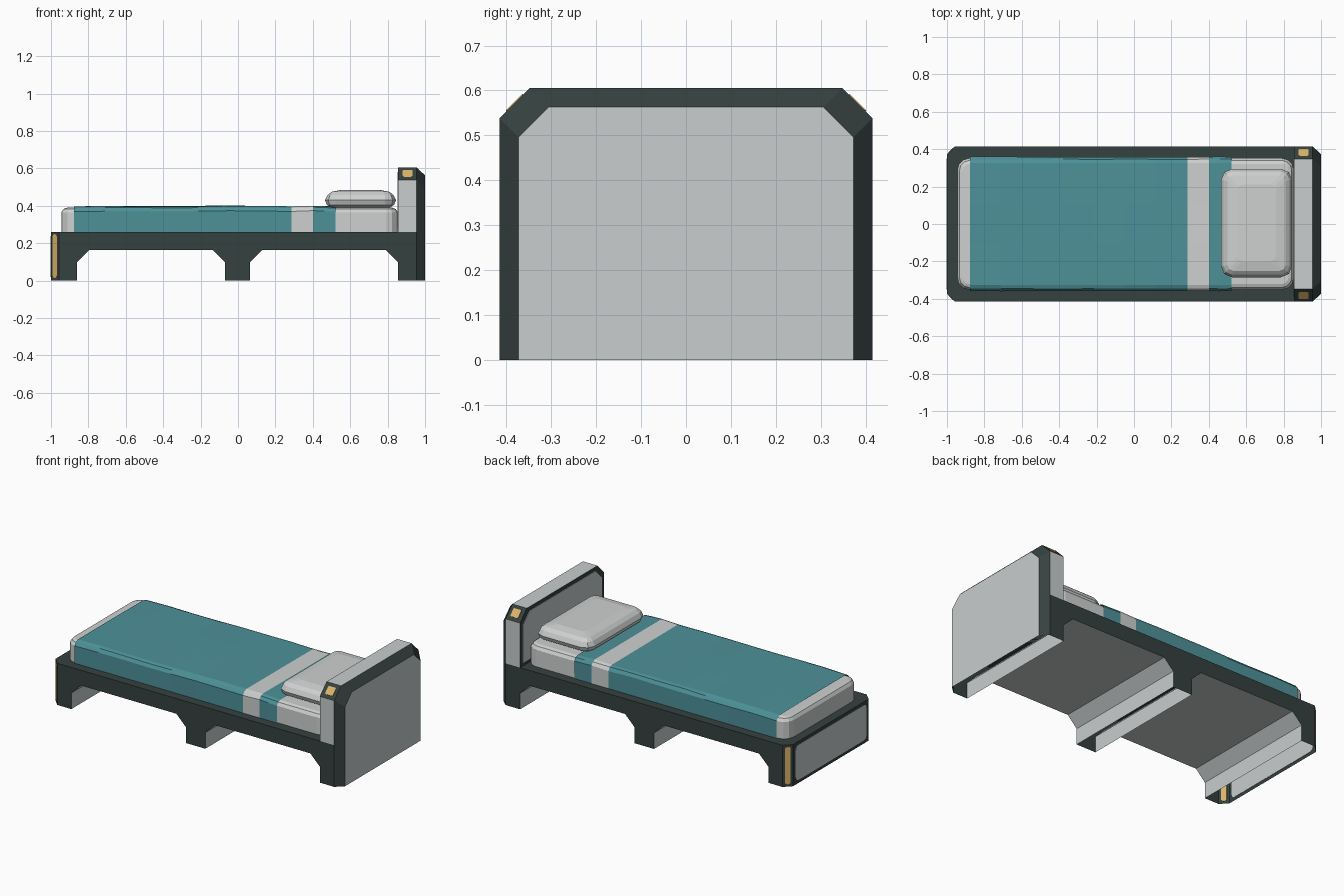
import bpy, bmesh, math, random
from mathutils import Vector

if "Cube" in bpy.data.objects:
    bpy.data.objects.remove(bpy.data.objects["Cube"])

random.seed(4)


def mat(name, c):
    m = bpy.data.materials.new(name)
    m.diffuse_color = (*c, 1)
    m.use_nodes = True
    m.node_tree.nodes["Principled BSDF"].inputs["Base Color"].default_value = m.diffuse_color
    return m


DARK = mat("dark_green_frame", (0.036, 0.053, 0.051))
LIGHT = mat("light_grey", (0.58, 0.61, 0.61))
LINEN = mat("white_linen", (0.62, 0.63, 0.63))
TEAL = mat("teal_blanket", (0.075, 0.285, 0.32))
GOLD = mat("warm_yellow", (0.70, 0.45, 0.14))


def finish(name, bm, mats, rule=None):
    bm.normal_update()
    if rule:
        for f in bm.faces:
            f.material_index = rule(f)
    me = bpy.data.meshes.new(name)
    bm.to_mesh(me)
    bm.free()
    for m in mats:
        me.materials.append(m)
    ob = bpy.data.objects.new(name, me)
    bpy.context.collection.objects.link(ob)
    return ob


def loft(rings):
    """Closed solid through equal-length rings."""
    bm = bmesh.new()
    vs = [[bm.verts.new(p) for p in r] for r in rings]
    n = len(vs[0])
    for a, b in zip(vs, vs[1:]):
        for i in range(n):
            j = (i + 1) % n
            bm.faces.new((a[i], a[j], b[j], b[i]))
    bm.faces.new(vs[0])
    bm.faces.new(vs[-1])
    bmesh.ops.recalc_face_normals(bm, faces=bm.faces)
    return bm


def rounded(hx, hy, r, n=2):
    pts = []
    for k, (sx, sy) in enumerate(((1, 1), (-1, 1), (-1, -1), (1, -1))):
        for i in range(n + 1):
            a = math.pi / 2 * (k + i / n)
            pts.append((sx * (hx - r) + r * math.cos(a), sy * (hy - r) + r * math.sin(a)))
    return pts


def cushion(name, cx, cy, hx, hy, r, levels, n, m):
    rings = [[(cx + x, cy + y, z) for x, y in rounded(hx - d, hy - d, max(r - d, 0.03), n)]
             for d, z in levels]
    return finish(name, loft(rings), [m])


def plate(name, outline, centre, u, v, m, t=0.004):
    u, v, c = Vector(u).normalized(), Vector(v).normalized(), Vector(centre)
    w = u.cross(v)
    finish(name, loft([[c + u * a + v * b + w * s for a, b in outline] for s in (-t / 2, t / 2)]), [m])


def drop(bm, test):
    bmesh.ops.delete(bm, geom=[f for f in bm.faces if test(f)], context='FACES')


# Base frame: leg profile extruded across the width, hollow legs, cut foot corners
W, TOP = 0.415, 0.26
prof = [(-1, TOP), (-1, 0), (-0.86, 0), (-0.86, 0.1), (-0.795, 0.165), (-0.135, 0.165),
        (-0.07, 0.1), (-0.07, 0), (0.065, 0), (0.065, 0.1), (0.13, 0.165), (0.79, 0.165),
        (0.855, 0.1), (0.855, 0), (0.955, 0), (0.955, TOP)]
bm = loft([[(x, y, z) for x, z in prof] for y in (-W, W)])
for s in (-1, 1):
    bmesh.ops.bisect_plane(bm, geom=bm.verts[:] + bm.edges[:] + bm.faces[:],
                           plane_co=(-1, s * 0.372, 0), plane_no=(-1, s, 0), clear_outer=True)
    bmesh.ops.holes_fill(bm, edges=[e for e in bm.edges if e.is_boundary], sides=0)
bmesh.ops.recalc_face_normals(bm, faces=bm.faces)
drop(bm, lambda f: f.calc_center_median().z < 0.001 or f.calc_center_median().x > 0.954)
finish("bed_frame", bm, [DARK, LIGHT],
       lambda f: 0 if abs(f.normal.y) > 0.3 or f.normal.z > 0.5
       or f.calc_center_median().x < -0.99 else 1)

# Foot panel
plate("foot_panel", rounded(0.35, 0.11, 0.025), (-1, 0, 0.13), (0, 1, 0), (0, 0, 1), LIGHT)


def arch(x, d, base):
    """Headboard outline with cut top corners, inset by d."""
    y, z, c = W - d, 0.605 - d, 0.067
    return [(x, -y, base), (x, y, base), (x, y, z - c), (x, y - c, z), (x, c - y, z), (x, -y, z - c)]


# Headboard body: light sides and top, dark corners and front border
finish("headboard_body", loft([arch(0.855, 0, TOP), arch(0.955, 0, TOP)]), [DARK, LIGHT],
       lambda f: 1 if max(abs(f.normal.y), abs(f.normal.z)) > 0.9 else 0)
finish("headboard_front_panel", loft([arch(0.852, 0.024, TOP + 0.02), arch(0.857, 0.024, TOP + 0.02)]), [LIGHT])

# Headboard back: tapered dark rim around a light panel
bm = loft([arch(0.955, 0, 0), arch(1, 0.042, 0)])
drop(bm, lambda f: f.normal.z < -0.9 or f.normal.x < -0.9)
finish("headboard_back", bm, [DARK, LIGHT], lambda f: 1 if f.normal.x > 0.9 else 0)

# Yellow strips on foot corners and lamps on headboard corners
for s, side in ((-1, "front"), (1, "rear")):
    plate(side + "_foot_strip", rounded(0.016, 0.117, 0.012), (-0.9785, s * 0.3935, 0.132),
          (1, s, 0), (0, 0, 1), GOLD)
    plate(side + "_lamp", rounded(0.027, 0.026, 0.006), (0.907, s * 0.3815, 0.5725),
          (1, 0, 0), (0, s, -1), GOLD)

# Mattress and pillow
cushion("mattress", -0.045, 0, 0.9, 0.352, 0.065,
        [(0, TOP), (0, 0.365), (0.012, 0.383), (0.03, 0.39)], 3, LINEN)
cushion("pillow", 0.655, 0.005, 0.19, 0.29, 0.06,
        [(0.04, 0.388), (0.01, 0.405), (0, 0.43), (0.014, 0.458), (0.035, 0.475), (0.085, 0.485)], 2, LINEN)

# Blanket: slightly rumpled open sheet over the mattress with a pale stripe
half = [(0.358, TOP), (0.358, 0.37), (0.345, 0.389), (0.325, 0.396), (0.11, 0.397)]
section = [(-y, z) for y, z in half] + half[::-1]
xs = [-0.877 + 0.166 * i for i in range(7)] + [0.285, 0.4, 0.46, 0.52]
bm = bmesh.new()
rows = []
for x in xs:
    k = random.uniform(-0.003, 0.003)
    rows.append([bm.verts.new((x, y + (0.002 * math.copysign(1, y) * random.random() if z > TOP else 0),
                               z + (k + random.uniform(-0.001, 0.002) if z > TOP else 0)))
                 for y, z in section])
for a, b in zip(rows, rows[1:]):
    for i in range(len(section) - 1):
        bm.faces.new((a[i], b[i], b[i + 1], a[i + 1]))
finish("blanket", bm, [TEAL, LINEN],
       lambda f: 1 if 0.29 < f.calc_center_median().x < 0.395 else 0)
